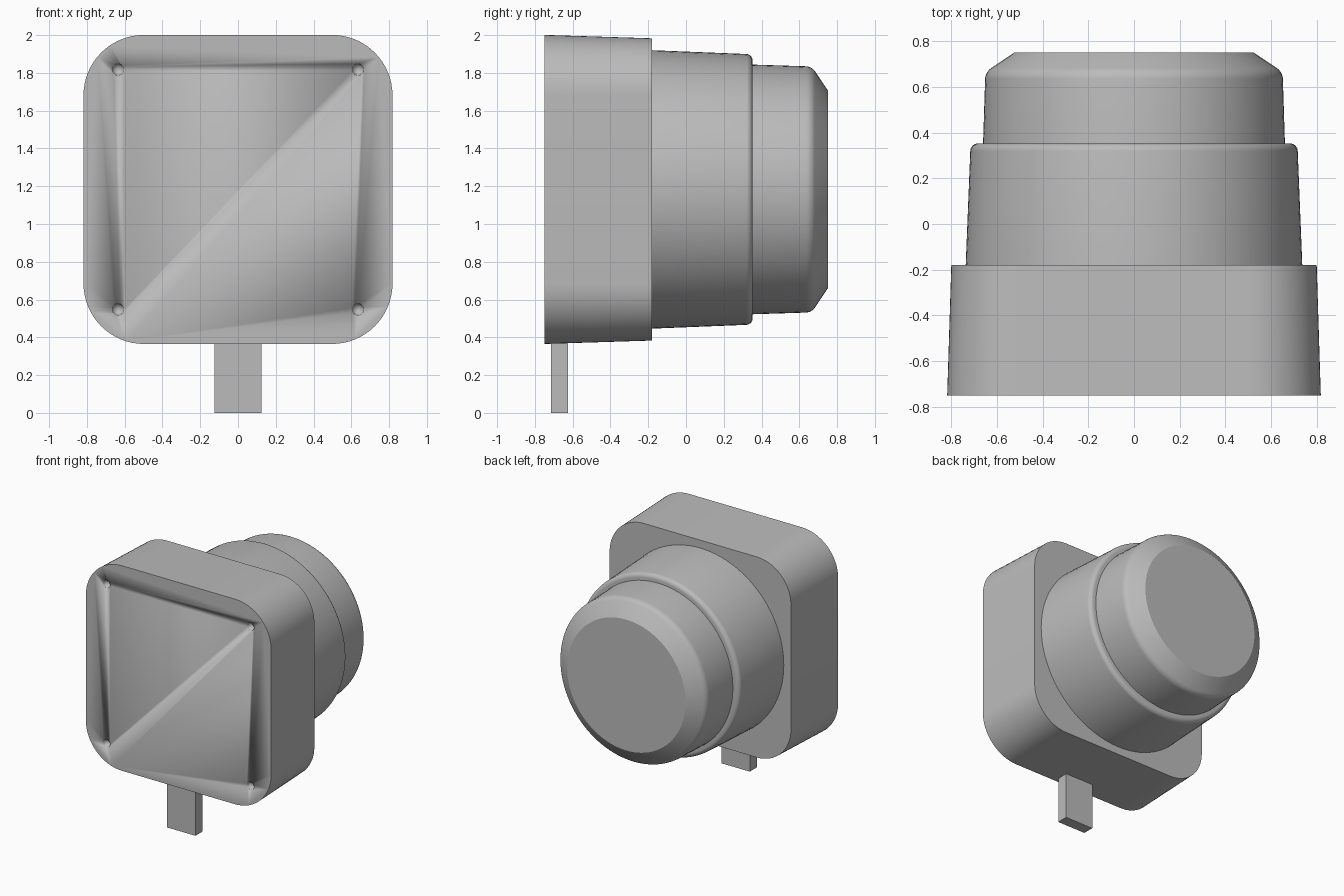
import bpy, bmesh
from math import cos, sin, pi, radians
from mathutils import Matrix

old = bpy.data.objects.get("Cube")
if old:
    bpy.data.objects.remove(old)

CZ = 1.183  # height of the housing's axis

grey = bpy.data.materials.new("plain_grey")
grey.use_nodes = True
grey.diffuse_color = (0.5, 0.5, 0.5, 1)
grey.node_tree.nodes["Principled BSDF"].inputs["Base Color"].default_value = (0.5, 0.5, 0.5, 1)


def finish(name, bm, smooth=True):
    bmesh.ops.recalc_face_normals(bm, faces=bm.faces)
    mesh = bpy.data.meshes.new(name)
    bm.to_mesh(mesh)
    bm.free()
    mesh.materials.append(grey)
    ob = bpy.data.objects.new(name, mesh)
    bpy.context.collection.objects.link(ob)
    if smooth:
        bpy.ops.object.select_all(action="DESELECT")
        ob.select_set(True)
        bpy.context.view_layer.objects.active = ob
        bpy.ops.object.shade_smooth_by_angle(angle=radians(30))
    return ob


def loft(name, rings):
    """Skin closed rings of points and cap both ends."""
    bm = bmesh.new()
    loops = [[bm.verts.new(p) for p in ring] for ring in rings]
    n = len(loops[0])
    for a, b in zip(loops, loops[1:]):
        for i in range(n):
            j = (i + 1) % n
            bm.faces.new((a[i], a[j], b[j], b[i]))
    bm.faces.new(loops[0])
    bm.faces.new(loops[-1])
    return finish(name, bm)


def circle(r, y, n=96):
    return [(r * cos(2 * pi * i / n), y, CZ + r * sin(2 * pi * i / n)) for i in range(n)]


def rounded_square(half, radius, y, steps=16):
    c = half - radius
    pts = []
    for k, (sx, sz) in enumerate(((1, 1), (-1, 1), (-1, -1), (1, -1))):
        for i in range(steps + 1):
            a = (k + i / steps) * pi / 2
            pts.append((sx * c + radius * cos(a), y, CZ + sz * c + radius * sin(a)))
    return pts


def fillet(r, y, size, start, end, steps=6):
    """Rounded rim: arc centred at (r, y) swept between two angles."""
    angles = [radians(start + (end - start) * i / steps) for i in range(steps + 1)]
    return [(r + size * cos(a), y + size * sin(a)) for a in angles]


# Tapered square housing
housing = loft("housing", [rounded_square(0.818, 0.32, -0.75),
                           rounded_square(0.80, 0.302, -0.18)])

# Screw dimples in the housing's front face
bm = bmesh.new()
for x in (-0.635, 0.635):
    for z in (-0.635, 0.635):
        bmesh.ops.create_uvsphere(bm, u_segments=24, v_segments=12, radius=0.031,
                                  matrix=Matrix.Translation((x, -0.75, CZ + z)))
cutter = finish("dimple_cutter", bm)
cutter.hide_render = True
cutter.hide_set(True)
cut = housing.modifiers.new("dimples", "BOOLEAN")
cut.operation = "DIFFERENCE"
cut.solver = "EXACT"
cut.object = cutter
bpy.context.view_layer.objects.active = housing
bpy.ops.object.modifier_apply(modifier=cut.name)
bpy.data.objects.remove(cutter)

# Tapered drum with a rounded rim
drum = [(0.737, -0.181)] + fillet(0.682, 0.318, 0.035, 2, 90)
loft("drum", [circle(r, y) for r, y in drum])

# Cap with a softened shoulder and a bevelled end
cap = [(0.661, 0.35)] + fillet(0.592, 0.633, 0.06, 2, 54) + [(0.522, 0.752)]
loft("cap", [circle(r, y) for r, y in cap])

# Flat tab under the housing
bm = bmesh.new()
bmesh.ops.create_cube(bm, size=1, matrix=Matrix.Translation((0, -0.67, 0.2))
                      @ Matrix.Diagonal((0.25, 0.09, 0.4, 1)))
finish("tab", bm, smooth=False)
